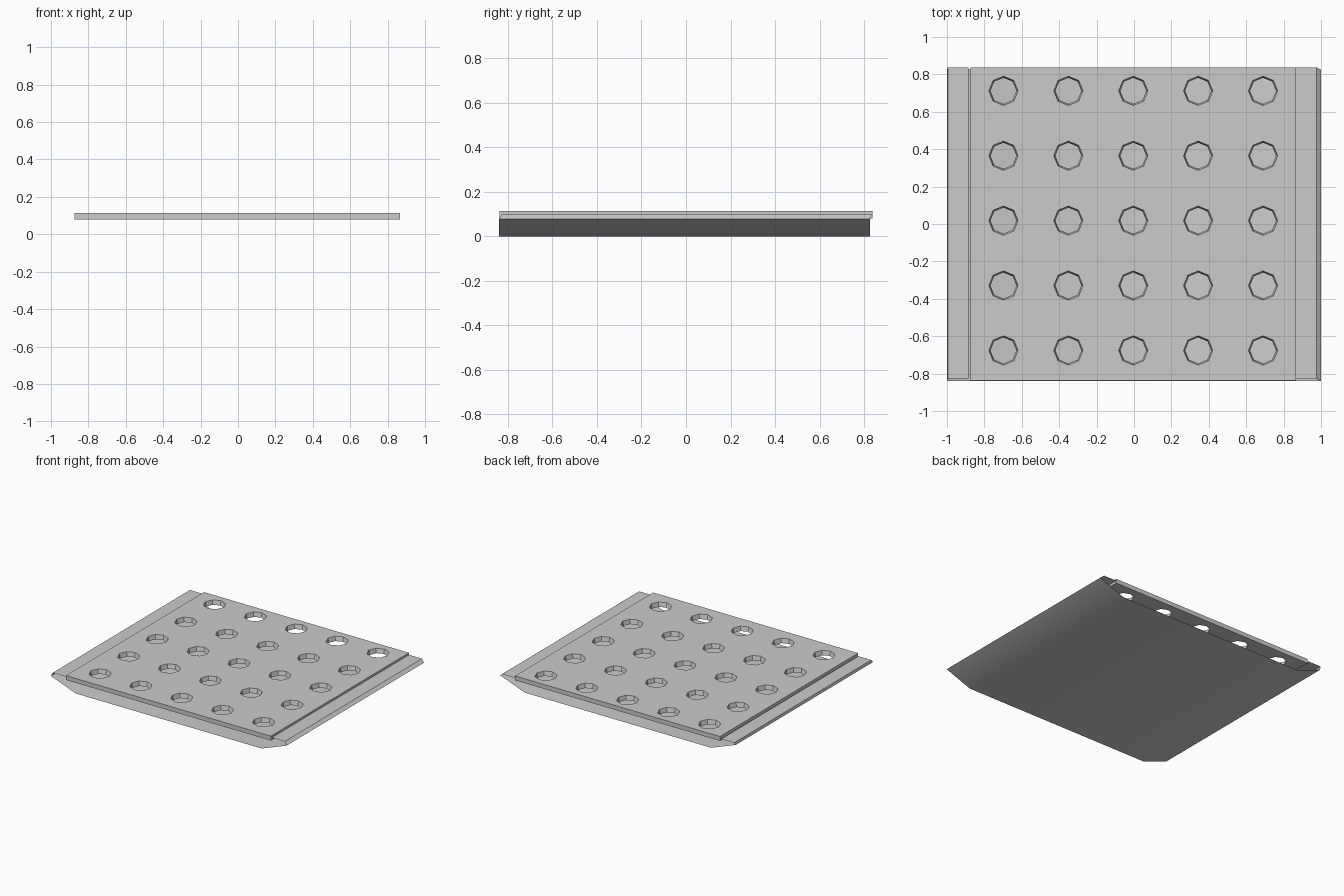
import bpy, bmesh, math
from mathutils import Matrix

if "Cube" in bpy.data.objects:
    bpy.data.objects.remove(bpy.data.objects["Cube"])


def finish(name, bm, smooth=False):
    mesh = bpy.data.meshes.new(name)
    for f in bm.faces:
        f.smooth = smooth
    bm.to_mesh(mesh)
    bm.free()
    obj = bpy.data.objects.new(name, mesh)
    bpy.context.collection.objects.link(obj)
    return obj


def sheet(name, profile, smooth=False):
    """Thin open sheet through (x, z, y_front, y_back) stations."""
    bm = bmesh.new()
    rows = [(bm.verts.new((x, y0, z)), bm.verts.new((x, y1, z)))
            for x, z, y0, y1 in profile]
    for (a, b), (c, d) in zip(rows, rows[1:]):
        bm.faces.new((a, b, d, c))
    return finish(name, bm, smooth)


# Folded bottom tray, open at front and back
F, B = -0.84, 0.825
sheet("bottom_tray", [(-1, 0.078, F, B), (-0.79, 0, F, B),
                      (0.79, 0, F, B), (1, 0.078, F, B)], smooth=True)

# Side flanges with a short lip down to the tray edge
F2, B2 = -0.825, 0.838
sheet("left_flange", [(-0.885, 0.098, F2, B2), (-0.995, 0.098, F2, B2),
                      (-1, 0.078, F, B)])
sheet("right_flange", [(1, 0.078, F, B), (0.975, 0.098, F2, B2),
                       (0.865, 0.098, F2, B2)])

# Top plate
bm = bmesh.new()
bmesh.ops.create_cube(bm, size=1, matrix=Matrix.Translation((-0.005, 0.0, 0.097))
                      @ Matrix.Diagonal((1.74, 1.675, 0.034, 1)))
plate = finish("perforated_plate", bm)

# Grid of tapered octagonal holes
bm = bmesh.new()
for i in range(-2, 3):
    for j in range(-2, 3):
        bmesh.ops.create_cone(
            bm, cap_ends=True, segments=8, radius1=0.067, radius2=0.081, depth=0.054,
            matrix=Matrix.Translation((-0.004 + i * 0.347, 0.018 + j * 0.347, 0.097)))
cutter = finish("hole_cutter", bm)
cutter.hide_render = True

mod = plate.modifiers.new("holes", 'BOOLEAN')
mod.operation = 'DIFFERENCE'
mod.solver = 'EXACT'
mod.object = cutter
bpy.context.view_layer.objects.active = plate
plate.select_set(True)
bpy.ops.object.modifier_apply(modifier=mod.name)
bpy.data.objects.remove(cutter)
